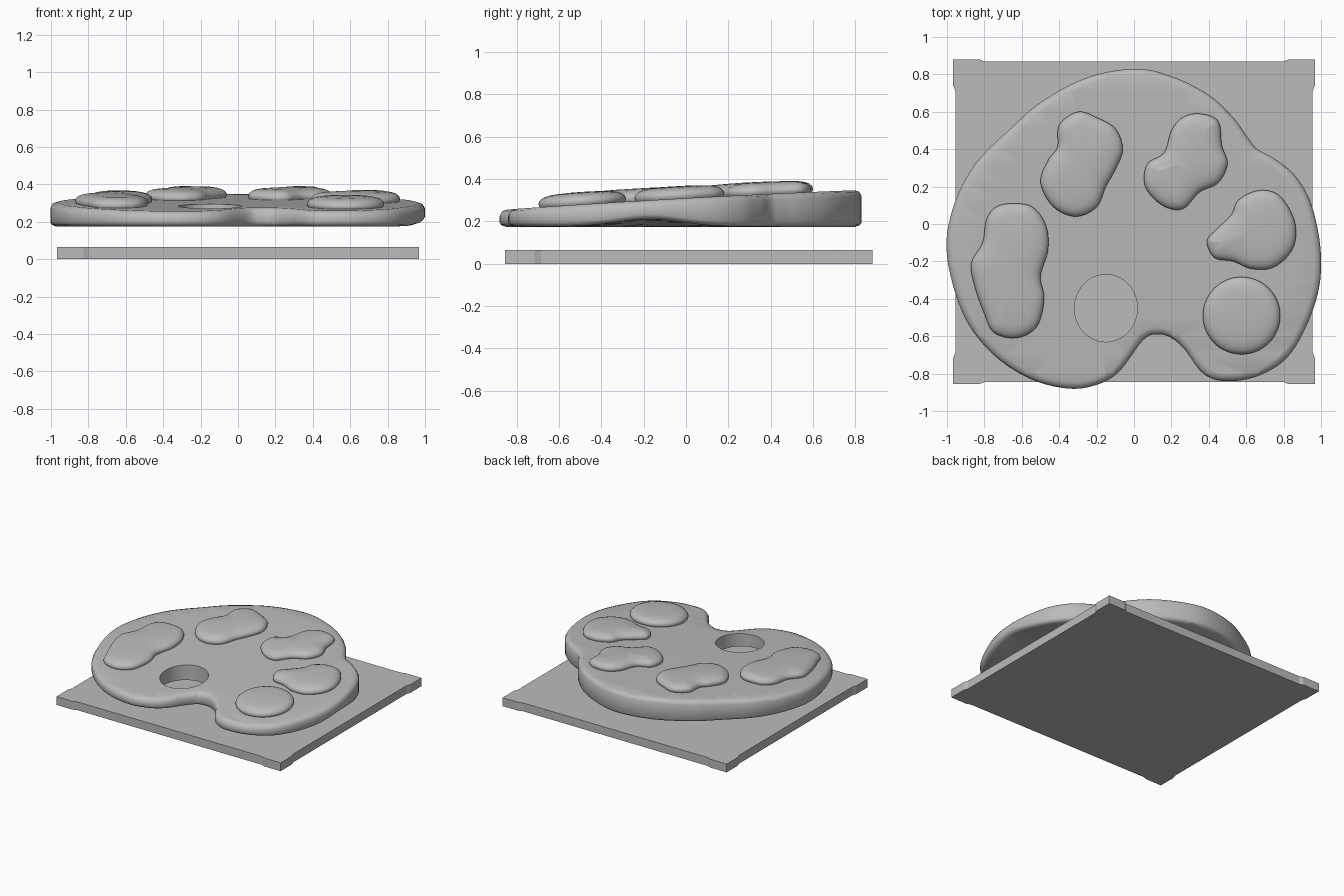
import bpy
import bmesh
from math import sin, cos, tau, exp
from mathutils import Vector

cube = bpy.data.objects.get("Cube")
if cube:
    bpy.data.objects.remove(cube, do_unlink=True)

grey = bpy.data.materials.new("plain_grey")
grey.use_nodes = True
grey.diffuse_color = (0.5, 0.5, 0.5, 1)
grey.node_tree.nodes["Principled BSDF"].inputs["Base Color"].default_value = (0.5, 0.5, 0.5, 1)


def finish(name, bm, smooth=True):
    """Turn a bmesh into a named, shaded object."""
    bmesh.ops.recalc_face_normals(bm, faces=bm.faces[:])
    mesh = bpy.data.meshes.new(name)
    bm.to_mesh(mesh)
    bm.free()
    mesh.materials.append(grey)
    obj = bpy.data.objects.new(name, mesh)
    bpy.context.collection.objects.link(obj)
    if smooth:
        bpy.ops.object.select_all(action='DESELECT')
        obj.select_set(True)
        bpy.context.view_layer.objects.active = obj
        bpy.ops.object.shade_smooth_by_angle(angle=0.8)


def spline(points, steps=6):
    """Closed smooth curve through points given in hundredths, clockwise."""
    pts = [Vector(p) / 100 for p in points]
    n = len(pts)
    out = []
    for i in range(n):
        a, b, c, d = (pts[(i + k) % n] for k in (-1, 0, 1, 2))
        for s in range(steps):
            t = s / steps
            out.append(b + (c - a) * t / 2 + (a * 2 - b * 5 + c * 4 - d) * t ** 2 / 2
                       + (b * 3 - a - c * 3 + d) * t ** 3 / 2)
    return out


def ellipse(cx, cy, rx, ry, n=64):
    return [Vector((cx + rx * sin(tau * i / n), cy + ry * cos(tau * i / n))) for i in range(n)]


def inset(loop, amount):
    """Move a clockwise loop inwards along its normals."""
    out = []
    for i, p in enumerate(loop):
        t = (loop[(i + 1) % len(loop)] - loop[i - 1]).normalized()
        out.append(p + Vector((t.y, -t.x)) * amount)
    return out


def ring(bm, loop, z):
    return [bm.verts.new((p.x, p.y, z)) for p in loop]


def bridge(bm, a, b):
    for i in range(len(a)):
        bm.faces.new((a[i - 1], a[i], b[i], b[i - 1]))


def fill(bm, *rings):
    edges = [bm.edges.get((r[i - 1], r[i])) for r in rings for i in range(len(r))]
    bmesh.ops.triangle_fill(bm, edges=edges, use_beauty=True)


def top_height(y):
    return 0.31 + 0.055 * y - 0.01 * y * y


# Base plate with slightly flared corners
bm = bmesh.new()
half = Vector((0.967, 0.868))
corner = [(0.012, 0.17), (0, 0.14), (0, 0), (0.14, 0), (0.17, 0.012)]
loop = []
for sx, sy in ((1, 1), (-1, 1), (-1, -1), (1, -1)):
    for dx, dy in (corner if sx * sy > 0 else corner[::-1]):
        loop.append(Vector((sx * (half.x - dx), sy * (half.y - dy) + 0.012)))
low, high = ring(bm, loop, 0), ring(bm, loop, 0.065)
bridge(bm, low, high)
bm.faces.new(low)
bm.faces.new(high)
finish("base_plate", bm, smooth=False)

# Palette board: rounded rim, thumb hole and sloping top
outline = spline([
    (0, 83), (20, 79), (40, 69), (53, 57), (61, 46), (66, 40), (75, 35), (86, 26),
    (95, 10), (100, -17), (97, -42), (84, -69), (67, -81), (49, -84), (37, -80),
    (27, -67), (20, -61), (13, -59), (5, -62), (-8, -79), (-20, -86), (-35, -88),
    (-55, -83), (-75, -70), (-91, -49), (-100, -17), (-97, 8), (-85, 32),
    (-65, 52), (-50, 65), (-26, 78)])
hole = ellipse(-0.15, -0.45, 0.168, 0.18)
bm = bmesh.new()
profile = [(0.03, 0.175), (0.008, 0.183), (0, 0.197), (0, 0.28), (0.012, 0.302), (0.035, 0.31)]
rings = [ring(bm, inset(outline, d), z) for d, z in profile]
for a, b in zip(rings, rings[1:]):
    bridge(bm, a, b)
hole_low, hole_high = ring(bm, hole, 0.175), ring(bm, hole, 0.31)
bridge(bm, hole_low, hole_high)
fill(bm, rings[0], hole_low)
fill(bm, rings[-1], hole_high)
for k in range(-8, 9):
    bmesh.ops.bisect_plane(bm, geom=bm.verts[:] + bm.edges[:] + bm.faces[:],
                           plane_co=(0, k / 10 + 0.003, 0), plane_no=(0, 1, 0))
for v in bm.verts:
    x, y = v.co.x, v.co.y
    if v.co.z > 0.25:
        v.co.z += top_height(y) - 0.31
    else:
        # Underside lifts a little towards the left edge
        v.co.z += 0.035 * exp(-((y + 0.17) / 0.22) ** 2) * min(1, max(0, x - 0.2) * 1.5)
finish("palette_board", bm)

# Paint dabs: rounded mounds following the slope of the board
dabs = {
    "paint_dab_long": spline([
        (-65, 11), (-54, 9), (-47, -1), (-46, -14), (-50, -28), (-48, -40), (-52, -55),
        (-63, -61), (-75, -58), (-80, -48), (-85, -34), (-87, -21), (-81, -10), (-79, 2), (-74, 9)]),
    "paint_dab_back_right": spline([
        (-30, 60), (-20, 57), (-10, 51), (-6, 40), (-10, 29), (-15, 20), (-20, 9),
        (-31, 4), (-43, 9), (-50, 22), (-46, 34), (-41, 41), (-40, 53)]),
    "paint_dab_back_left": spline([
        (35, 59), (45, 55), (47, 42), (50, 32), (45, 22), (35, 17), (26, 8),
        (15, 10), (6, 20), (7, 32), (16, 38), (20, 50), (26, 57)]),
    "paint_dab_left": spline([
        (67, 18), (78, 15), (86, 1), (85, -13), (75, -23), (63, -24), (53, -20),
        (43, -18), (39, -9), (45, -2), (52, 5), (56, 13)]),
    "paint_dab_round": ellipse(0.575, -0.49, 0.207, 0.207),
}
for name, loop in dabs.items():
    bm = bmesh.new()
    mid = sum(loop, Vector((0, 0))) / len(loop)
    mound = [(0.015, -0.015), (0.003, 0.004), (0, 0.016), (0.006, 0.029),
             (0.02, 0.041), (0.042, 0.049), (0.07, 0.054)]
    rings = [ring(bm, inset(loop, d), z) for d, z in mound]
    core = inset(loop, mound[-1][0])
    for scale, z in ((0.65, 0.057), (0.3, 0.059)):
        rings.append(ring(bm, [mid + (p - mid) * scale for p in core], z))
    for a, b in zip(rings, rings[1:]):
        bridge(bm, a, b)
    bm.faces.new(rings[-1])
    for v in bm.verts:
        v.co.z += top_height(v.co.y)
    finish(name, bm)
